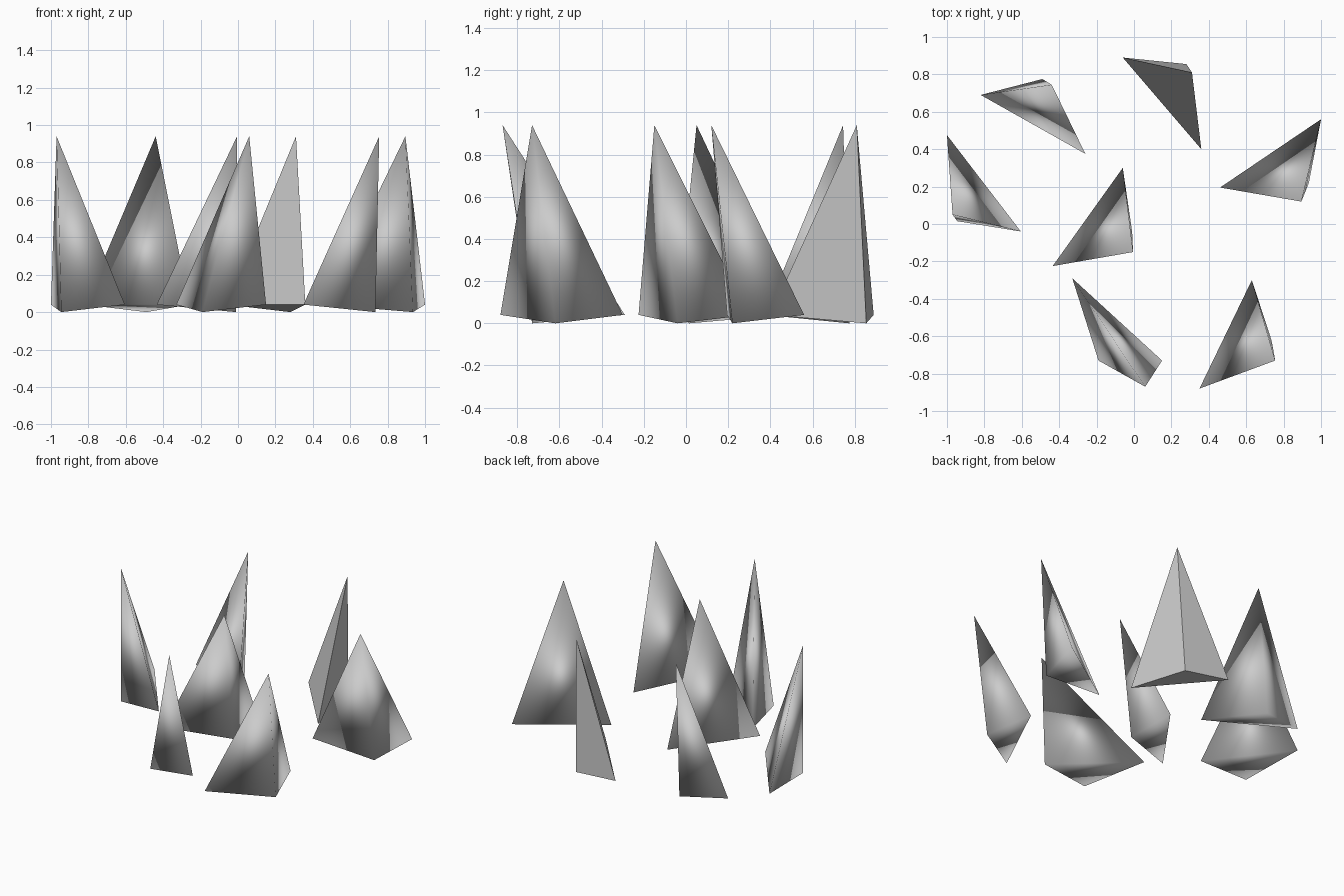
import bpy, bmesh

if "Cube" in bpy.data.objects:
    bpy.data.objects.remove(bpy.data.objects["Cube"])

TIP_Z, RIM_Z = 0.94, 0.04

# Ground plan of each shard: two raised rim corners, low keel corner, tip
shards = {
    "shard_back_left":   ((-0.82, 0.69), (-0.26, 0.375), (-0.49, 0.775), (-0.44, 0.745)),
    "shard_back":        ((-0.06, 0.89), (0.36, 0.40), (0.28, 0.855), (0.31, 0.81)),
    "shard_right":       ((0.46, 0.195), (1.00, 0.56), (0.935, 0.22), (0.895, 0.12)),
    "shard_centre":      ((-0.435, -0.225), (-0.06, 0.30), (-0.01, -0.04), (-0.005, -0.15)),
    "shard_left":        ((-1.00, 0.475), (-0.605, -0.04), (-0.945, 0.015), (-0.97, 0.05)),
    "shard_front":       ((-0.33, -0.29), (0.15, -0.73), (-0.19, -0.73), (0.06, -0.87)),
    "shard_front_right": ((0.35, -0.88), (0.63, -0.30), (0.735, -0.62), (0.755, -0.73)),
}


def make_shard(name, rim_a, rim_b, keel, tip, smooth):
    """A four-sided splinter standing on its keel corner."""
    bm = bmesh.new()
    a, b = (bm.verts.new((*p, RIM_Z)) for p in (rim_a, rim_b))
    k = bm.verts.new((*keel, 0))
    t = bm.verts.new((*tip, TIP_Z))
    for tri in ((a, b, k), (a, b, t), (b, k, t), (k, a, t)):
        bm.faces.new(tri).smooth = smooth
    bmesh.ops.recalc_face_normals(bm, faces=bm.faces)
    mesh = bpy.data.meshes.new(name)
    bm.to_mesh(mesh)
    bm.free()
    obj = bpy.data.objects.new(name, mesh)
    bpy.context.collection.objects.link(obj)


# All shards are softly shaded except the flat one at the back
for name, points in shards.items():
    make_shard(name, *points, smooth=name != "shard_back")
